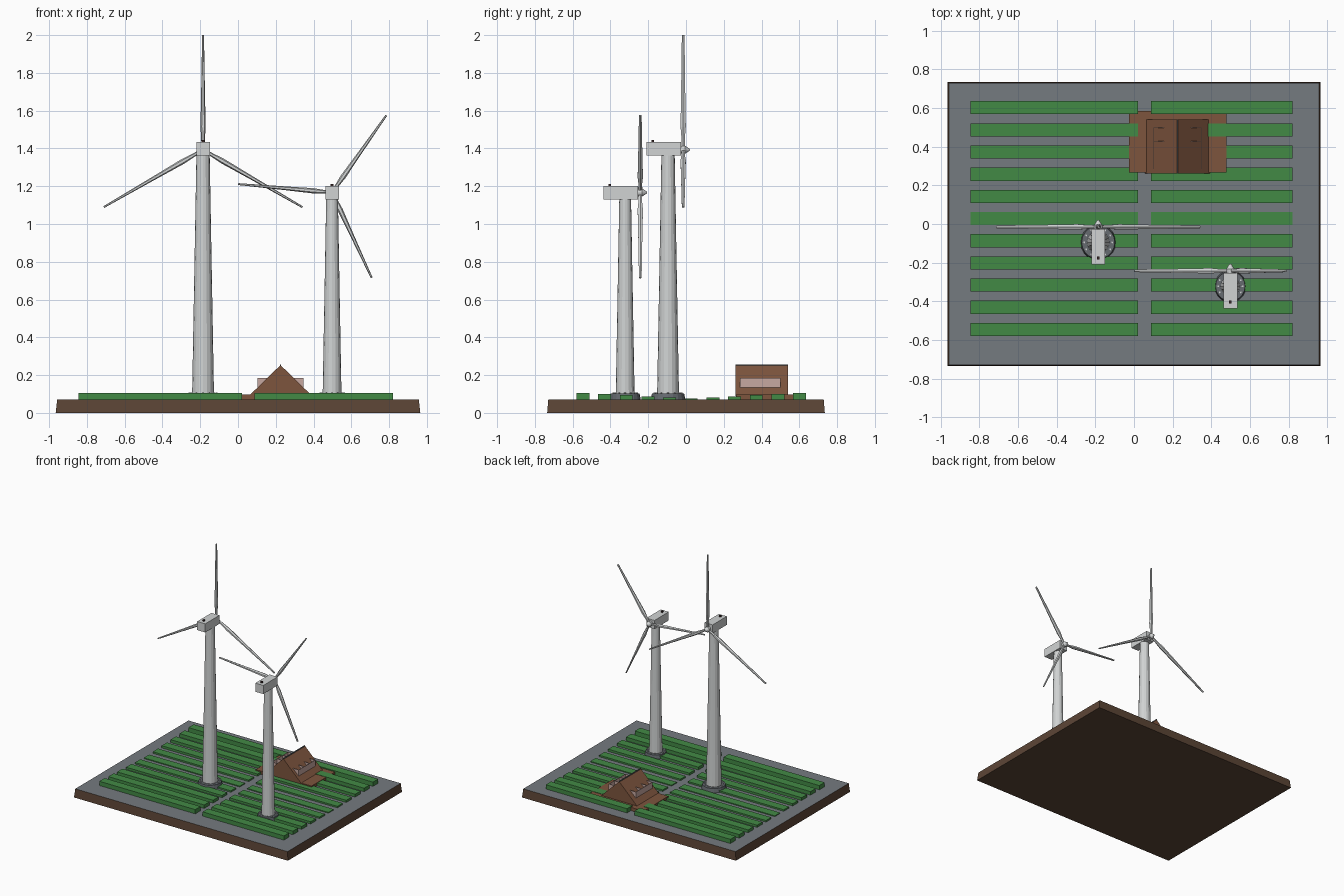
import bpy, bmesh, math
from mathutils import Matrix, Vector

cube = bpy.data.objects.get("Cube")
if cube:
    bpy.data.objects.remove(cube, do_unlink=True)


def material(name, srgb):
    rgba = [((c + 0.055) / 1.055) ** 2.4 for c in srgb] + [1.0]
    m = bpy.data.materials.new(name)
    m.use_nodes = True
    m.diffuse_color = rgba
    m.node_tree.nodes["Principled BSDF"].inputs["Base Color"].default_value = rgba
    return m


EARTH = material("earth brown", (0.36, 0.27, 0.21))
GROUND = material("ground grey", (0.46, 0.48, 0.50))
CROP = material("crop green", (0.26, 0.54, 0.27))
WOOD = material("wood brown", (0.49, 0.33, 0.24))
GLASS = material("window pink", (0.78, 0.66, 0.63))
WHITE = material("turbine white", (0.82, 0.83, 0.83))
STONE = material("foundation grey", (0.40, 0.42, 0.44))
DARK = material("beacon dark", (0.22, 0.15, 0.15))


def finish(name, bm, *mats):
    bmesh.ops.recalc_face_normals(bm, faces=bm.faces)
    mesh = bpy.data.meshes.new(name)
    bm.to_mesh(mesh)
    bm.free()
    for m in mats:
        mesh.materials.append(m)
    ob = bpy.data.objects.new(name, mesh)
    bpy.context.collection.objects.link(ob)
    return ob


def add_box(bm, lo, hi):
    lo, hi = Vector(lo), Vector(hi)
    mat = Matrix.Translation((lo + hi) / 2) @ Matrix.Diagonal((*(hi - lo), 1))
    return bmesh.ops.create_cube(bm, size=1, matrix=mat)["verts"]


def box(name, lo, hi, mat):
    bm = bmesh.new()
    add_box(bm, lo, hi)
    return finish(name, bm, mat)


def cone(name, base, r1, r2, depth, mat, sides=16, axis="Z"):
    bm = bmesh.new()
    turn = Matrix.Rotation(-math.pi / 2, 4, "X") if axis == "Y" else Matrix()
    place = Matrix.Translation(base) @ turn @ Matrix.Translation((0, 0, depth / 2))
    bmesh.ops.create_cone(bm, cap_ends=True, segments=sides, radius1=r1,
                          radius2=r2, depth=depth, matrix=place)
    return finish(name, bm, mat)


# Base slab: tapered earth block with a grey top face
TOP = 0.07
bm = bmesh.new()
for v in add_box(bm, (-0.965, -0.735, 0), (0.965, 0.735, TOP)):
    if v.co.z > 0.01:
        v.co.x *= 0.992
        v.co.y *= 0.992
bm.normal_update()
for f in bm.faces:
    f.material_index = int(f.normal.z > 0.9)
finish("base_slab", bm, EARTH, GROUND)

# Crop rows, lowest in the middle of the field
for side, x0, x1 in (("right", -0.845, 0.02), ("left", 0.087, 0.82)):
    bm = bmesh.new()
    for i in range(-5, 6):
        y = 0.028 + i * 0.1147
        add_box(bm, (x0, y - 0.034, TOP - 0.01),
                (x1, y + 0.034, 0.077 + 0.0055 * abs(i)))
    finish("crop_rows_" + side, bm, CROP)

# Cabin: platform, gabled body, ridge and window band
box("cabin_platform", (-0.027, 0.265, TOP - 0.01), (0.478, 0.585, 0.0965), WOOD)
CX = 0.225
bm = bmesh.new()
ends = [[bm.verts.new((CX + dx, y, z)) for dx, z in
         ((-0.167, 0.09), (0.167, 0.09), (0, 0.253))] for y in (0.262, 0.54)]
bm.faces.new(ends[0])
bm.faces.new(ends[1])
for i in range(3):
    j = (i + 1) % 3
    bm.faces.new((ends[0][i], ends[0][j], ends[1][j], ends[1][i]))
finish("cabin_body", bm, WOOD)
box("cabin_ridge", (CX - 0.003, 0.262, 0.248), (CX + 0.003, 0.54, 0.257), STONE)
bm = bmesh.new()
for s in (-1, 1):
    x = CX + s * 0.122
    add_box(bm, (x - 0.001, 0.285, 0.135), (x + 0.001, 0.5, 0.185))
for y in (0.287, 0.357, 0.428, 0.498):
    add_box(bm, (CX - 0.122, y - 0.001, 0.135), (CX + 0.122, y + 0.001, 0.185))
finish("cabin_windows", bm, GLASS)


def blade(name, hub, length, angle):
    """Tapered diamond-section blade: (fraction, half width, half depth)."""
    bm = bmesh.new()
    loops = []
    for t, w, d in ((0, 0.008, 0.008), (0.1, 0.010, 0.009), (0.2, 0.014, 0.014),
                    (0.5, 0.010, 0.011), (1, 0.005, 0.007)):
        loops.append([bm.verts.new((x, y, t * length)) for x, y in
                      ((-w, 0), (-w / 2, -d), (w / 2, -d), (w, 0), (w / 2, d), (-w / 2, d))])
    for a, b in zip(loops, loops[1:]):
        for i in range(6):
            j = (i + 1) % 6
            bm.faces.new((a[i], a[j], b[j], b[i]))
    bm.faces.new(loops[0])
    bm.faces.new(loops[-1])
    bm.transform(Matrix.Translation(hub) @ Matrix.Rotation(angle, 4, "Y"))
    finish(name, bm, WHITE)


def turbine(tag, x, y, r_base, r_top, r_found, z_top, hub_z, length, angle):
    # Foundation with a ring of bolts
    cone(tag + "_foundation", (x, y, TOP - 0.005), r_found, r_found * 0.92, 0.037,
         STONE, 20)
    bm = bmesh.new()
    ring = (r_base + r_found * 0.92) / 2
    for i in range(12):
        a = i * math.tau / 12
        bmesh.ops.create_cone(
            bm, cap_ends=True, segments=6, radius1=0.005, radius2=0.005, depth=0.01,
            matrix=Matrix.Translation((x + ring * math.cos(a), y + ring * math.sin(a), 0.104)))
    finish(tag + "_bolts", bm, WHITE)
    # Tower, nacelle and beacon
    cone(tag + "_tower", (x, y, 0.09), r_base, r_top, z_top - 0.08, WHITE, 16)
    y0, y1 = y - 0.115, y + 0.068
    box(tag + "_nacelle", (x - 0.036, y0, z_top), (x + 0.036, y1, z_top + 0.07), WHITE)
    box(tag + "_beacon", (x - 0.007, y0 + 0.027, z_top + 0.068),
        (x + 0.007, y0 + 0.041, z_top + 0.082), DARK)
    # Hub, nose cone and three blades
    cone(tag + "_hub", (x, y1 - 0.005, hub_z), 0.02, 0.022, 0.026, WHITE, 12, "Y")
    cone(tag + "_nose", (x, y1 + 0.021, hub_z), 0.022, 0.005, 0.026, WHITE, 12, "Y")
    for i in range(3):
        blade(f"{tag}_blade_{i + 1}", (x, y1 + 0.012, hub_z), length,
              angle + i * math.tau / 3)


turbine("tall_turbine", -0.185, -0.095, 0.058, 0.035, 0.093, 1.363, 1.393, 0.607, 0)
turbine("short_turbine", 0.498, -0.322, 0.05, 0.031, 0.083, 1.13, 1.167, 0.499,
        math.radians(35.1))
